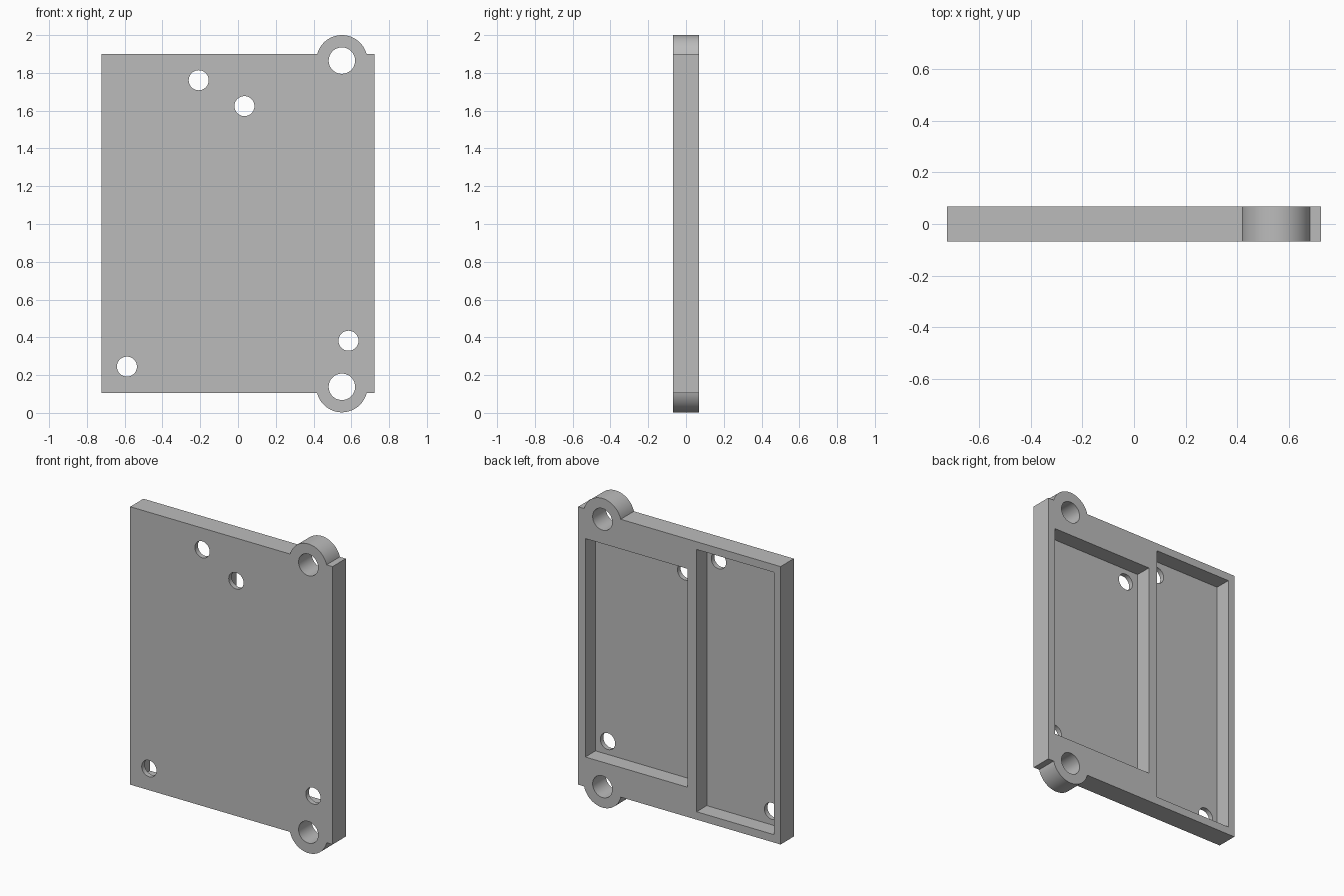
import bpy, bmesh, math

if "Cube" in bpy.data.objects:
    bpy.data.objects.remove(bpy.data.objects["Cube"], do_unlink=True)

HALF_T = 0.0675                      # half thickness of the plate
LEFT, RIGHT, LOW, HIGH = -0.723, 0.723, 0.105, 1.9
LUG_X, LUG_R, LUG_HOLE = 0.55, 0.135, 0.07
LUG_Z = (LUG_R + 0.003, 2 - LUG_R)
FLOOR_Y = -HALF_T + 0.031            # inner face of the thin front skin

grey = bpy.data.materials.new("plain grey")
grey.use_nodes = True
colour = (0.5, 0.5, 0.5, 1)
grey.diffuse_color = colour
grey.node_tree.nodes["Principled BSDF"].inputs["Base Color"].default_value = colour


def extrude_profile(name, points, y0, y1):
    """Solid made by sweeping an x-z outline from y0 to y1."""
    bm = bmesh.new()
    face = bm.faces.new([bm.verts.new((x, y0, z)) for x, z in points])
    out = bmesh.ops.extrude_face_region(bm, geom=[face])
    verts = [v for v in out["geom"] if isinstance(v, bmesh.types.BMVert)]
    bmesh.ops.translate(bm, verts=verts, vec=(0, y1 - y0, 0))
    bmesh.ops.recalc_face_normals(bm, faces=bm.faces)
    mesh = bpy.data.meshes.new(name)
    bm.to_mesh(mesh)
    bm.free()
    mesh.materials.append(grey)
    obj = bpy.data.objects.new(name, mesh)
    bpy.context.collection.objects.link(obj)
    return obj


def arc(cx, cz, r, a0, a1, n):
    return [(cx + r * math.cos(a0 + (a1 - a0) * i / n),
             cz + r * math.sin(a0 + (a1 - a0) * i / n)) for i in range(n + 1)]


def rect(x0, x1, z0, z1):
    return [(x0, z0), (x1, z0), (x1, z1), (x0, z1)]


def circle(cx, cz, r):
    return arc(cx, cz, r, 0, math.tau, 48)[:-1]


# Plate outline with a round lug on the bottom and top edges
low_a = math.asin((LOW - LUG_Z[0]) / LUG_R)
high_a = math.asin((HIGH - LUG_Z[1]) / LUG_R)
outline = [(LEFT, LOW)]
outline += arc(LUG_X, LUG_Z[0], LUG_R, math.pi - low_a, math.tau + low_a, 40)
outline += [(RIGHT, LOW), (RIGHT, HIGH)]
outline += arc(LUG_X, LUG_Z[1], LUG_R, high_a, math.pi - high_a, 40)
outline += [(LEFT, HIGH)]
plate = extrude_profile("cover_plate", outline, -HALF_T, HALF_T)

# Two rear pockets, four small holes, and the lug bores
cuts = [(rect(-0.059, 0.672, 0.297, 1.708), FLOOR_Y),
        (rect(-0.677, -0.123, 0.156, 1.85), FLOOR_Y)]
for x, z in [(-0.208, 1.761), (0.034, 1.624), (0.585, 0.382), (-0.588, 0.245)]:
    cuts.append((circle(x, z, 0.053), -0.2))
for z in LUG_Z:
    cuts.append((circle(LUG_X, z, LUG_HOLE), -0.2))

bpy.context.view_layer.objects.active = plate
for points, start in cuts:
    cutter = extrude_profile("cutter", points, start, 0.2)
    cutter.hide_render = True
    mod = plate.modifiers.new("cut", 'BOOLEAN')
    mod.operation, mod.solver, mod.object = 'DIFFERENCE', 'EXACT', cutter
    bpy.ops.object.modifier_apply(modifier=mod.name)
    bpy.data.objects.remove(cutter, do_unlink=True)

# Smooth bores and lugs, crisp edges elsewhere
bpy.ops.object.select_all(action='DESELECT')
plate.select_set(True)
bpy.ops.object.shade_smooth_by_angle(angle=math.radians(30))
